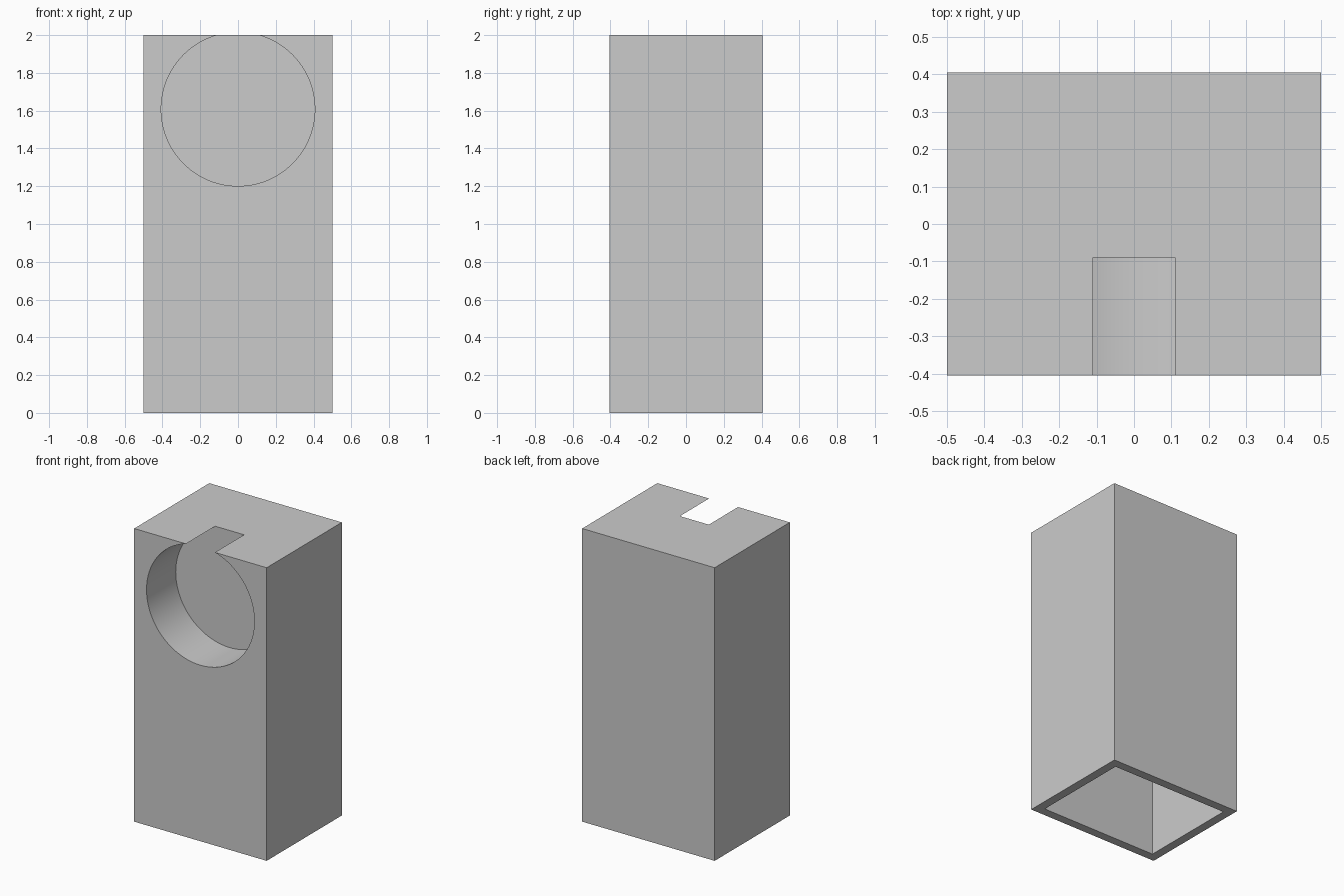
import bpy
import math

WIDTH, DEPTH, HEIGHT = 1.0, 0.81, 2.0
WALL = 0.06
POCKET_R, POCKET_Z, POCKET_BACK = 0.407, 1.608, -0.09

cube = bpy.data.objects.get("Cube")
if cube:
    bpy.data.objects.remove(cube, do_unlink=True)

grey = bpy.data.materials.new("plain grey")
grey.use_nodes = True
colour = (0.6, 0.6, 0.6, 1)
grey.diffuse_color = colour
grey.node_tree.nodes["Principled BSDF"].inputs["Base Color"].default_value = colour


def box(name, size, bottom):
    bpy.ops.mesh.primitive_cube_add(size=1, location=(0, 0, bottom + size[2] / 2))
    ob = bpy.context.object
    ob.name = name
    ob.scale = size
    bpy.ops.object.transform_apply(location=True, rotation=True, scale=True)
    ob.data.materials.append(grey)
    return ob


def round_plug(name, radius, back):
    """Cylinder along y, from ahead of the front face to the given depth."""
    front = -DEPTH
    bpy.ops.mesh.primitive_cylinder_add(
        vertices=96, radius=radius, depth=back - front,
        location=(0, (front + back) / 2, POCKET_Z), rotation=(math.pi / 2, 0, 0))
    ob = bpy.context.object
    ob.name = name
    bpy.ops.object.transform_apply(location=True, rotation=True, scale=True)
    ob.data.materials.append(grey)
    return ob


def cut(target, cutter):
    """Subtract the cutter and remove it."""
    bpy.ops.object.select_all(action="DESELECT")
    bpy.context.view_layer.objects.active = target
    target.select_set(True)
    mod = target.modifiers.new("cut", "BOOLEAN")
    mod.operation = "DIFFERENCE"
    mod.solver = "EXACT"
    mod.object = cutter
    bpy.ops.object.modifier_apply(modifier=mod.name)
    bpy.data.objects.remove(cutter, do_unlink=True)


# Upright block with a round pocket that breaks through the top
housing = box("housing", (WIDTH, DEPTH, HEIGHT), 0)
cut(housing, round_plug("pocket_cutter", POCKET_R, POCKET_BACK))

# Hollow open at the bottom, leaving an even wall around the pocket
hollow = box("hollow_cutter", (WIDTH - 2 * WALL, DEPTH - 2 * WALL, HEIGHT), -WALL)
cut(hollow, round_plug("pocket_wall_cutter", POCKET_R + WALL, POCKET_BACK + WALL))
cut(housing, hollow)

# Smooth the round wall, keep the corners crisp
bpy.ops.object.select_all(action="DESELECT")
bpy.context.view_layer.objects.active = housing
housing.select_set(True)
bpy.ops.object.shade_smooth_by_angle(angle=math.radians(30))
